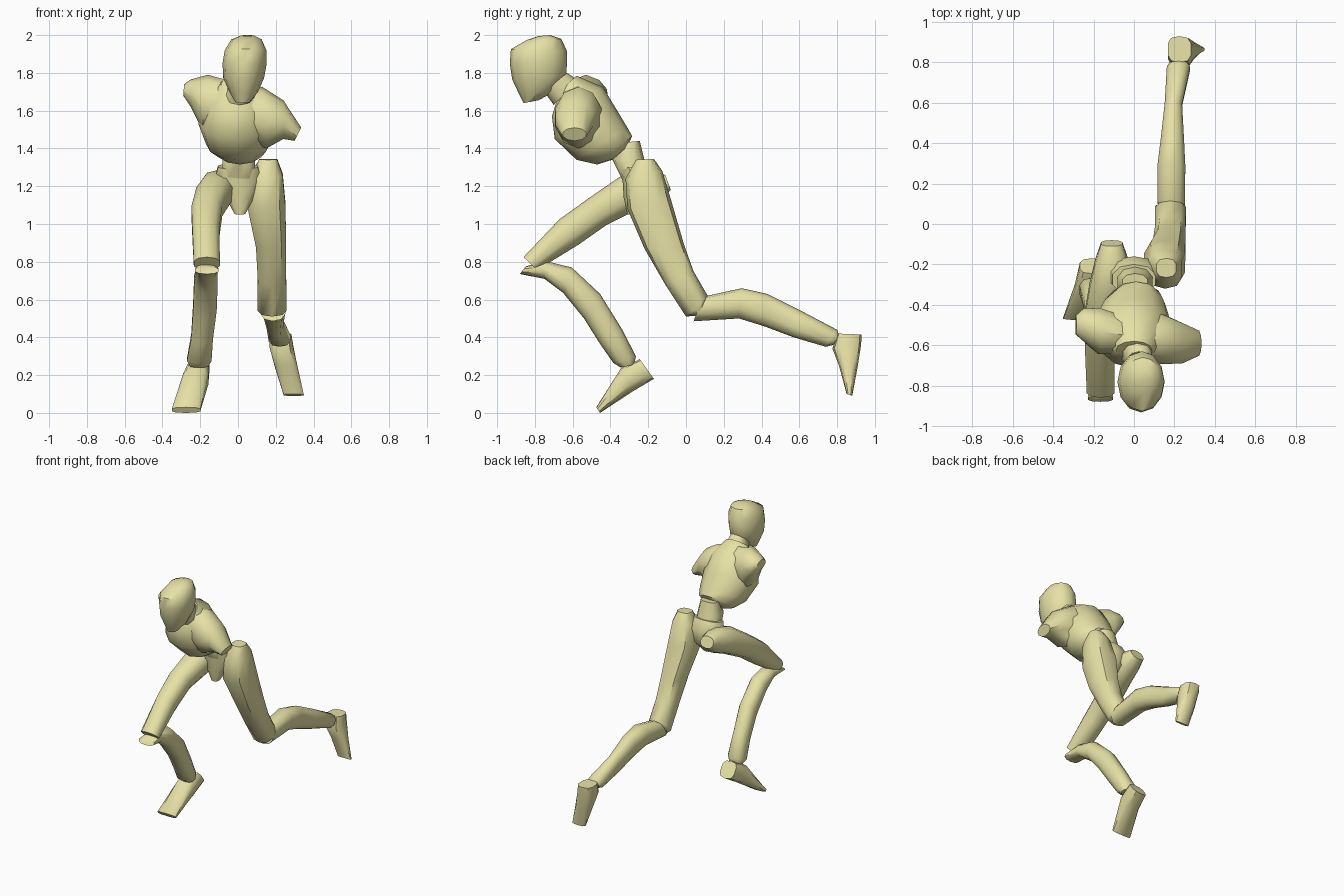
import bpy, bmesh, math
from mathutils import Vector

mat = bpy.data.materials.new("pale_yellow")
mat.diffuse_color = (0.80, 0.76, 0.38, 1)


def loft(name, rings, sides=10, across='x', power=0.85):
    """Skin of rings. Ring = (mid, a1, z1, a2, z2, half_width): two opposite
    outline points in the side view (across='x') or front view (across='y')."""
    bm = bmesh.new()
    loops = []
    for mid, a1, z1, a2, z2, w in rings:
        c = Vector(((a1 + a2) / 2, (z1 + z2) / 2))
        h = Vector(((a1 - a2) / 2, (z1 - z2) / 2))
        loop = []
        for i in range(sides):
            t = 2 * math.pi * i / sides
            cs, sn = math.cos(t), math.sin(t)
            k = math.copysign(abs(cs) ** power, cs)
            s = math.copysign(abs(sn) ** power, sn)
            p = c + h * k
            m = mid + w * s
            co = (m, p.x, p.y) if across == 'x' else (p.x, m, p.y)
            loop.append(bm.verts.new(co))
        loops.append(loop)
    for a, b in zip(loops, loops[1:]):
        for i in range(sides):
            j = (i + 1) % sides
            bm.faces.new((a[i], a[j], b[j], b[i]))
    bm.faces.new(loops[0][::-1])
    bm.faces.new(loops[-1])
    bmesh.ops.recalc_face_normals(bm, faces=bm.faces[:])
    me = bpy.data.meshes.new(name)
    bm.to_mesh(me)
    bm.free()
    me.materials.append(mat)
    ob = bpy.data.objects.new(name, me)
    bpy.context.collection.objects.link(ob)
    bpy.ops.object.select_all(action='DESELECT')
    ob.select_set(True)
    bpy.context.view_layer.objects.active = ob
    bpy.ops.object.shade_smooth_by_angle(angle=math.radians(45))
    return ob


# head and neck
loft("head", [
    (.050, -.72, 2.00, -.78, 1.995, .035),
    (.045, -.66, 1.98, -.84, 1.975, .080),
    (.040, -.63, 1.915, -.927, 1.926, .110),
    (.035, -.63, 1.85, -.933, 1.85, .117),
    (.030, -.635, 1.78, -.92, 1.765, .108),
    (.030, -.69, 1.705, -.885, 1.69, .075),
    (.025, -.78, 1.655, -.86, 1.64, .040)], 12, power=1)
loft("neck", [
    (.03, -.63, 1.80, -.75, 1.70, .065),
    (.01, -.57, 1.76, -.70, 1.63, .080)])

# torso, with cut-off shoulder stubs
loft("torso", [
    (.00, -.58, 1.785, -.67, 1.70, .09),
    (-.01, -.44, 1.725, -.71, 1.57, .165),
    (-.01, -.37, 1.61, -.695, 1.45, .20),
    (.00, -.31, 1.51, -.58, 1.34, .17),
    (.01, -.285, 1.465, -.47, 1.315, .13),
    (.01, -.31, 1.41, -.39, 1.34, .08)], 12, power=1)
loft("left_shoulder", [
    (-.57, .03, 1.74, .03, 1.45, .10),
    (-.57, .13, 1.725, .15, 1.40, .13),
    (-.59, .24, 1.655, .24, 1.45, .105),
    (-.59, .335, 1.51, .30, 1.44, .065)], across='y', power=1)
loft("right_shoulder", [
    (-.55, -.05, 1.76, -.05, 1.47, .10),
    (-.53, -.16, 1.79, -.19, 1.50, .12),
    (-.50, -.25, 1.765, -.25, 1.62, .085),
    (-.50, -.285, 1.74, -.29, 1.68, .05)], across='y', power=1)

# waist and pelvis
loft("waist", [
    (.005, -.245, 1.44, -.34, 1.43, .065),
    (.005, -.22, 1.34, -.39, 1.34, .09),
    (.005, -.19, 1.24, -.34, 1.24, .09)])
loft("pelvis", [
    (.00, -.20, 1.32, -.35, 1.29, .11),
    (.00, -.16, 1.25, -.335, 1.22, .13),
    (.01, -.17, 1.15, -.33, 1.14, .08),
    (.01, -.25, 1.06, -.31, 1.05, .03)])

# right leg, swung forward
loft("right_thigh", [
    (-.11, -.11, 1.26, -.08, 1.18, .055),
    (-.11, -.22, 1.285, -.15, 1.12, .085),
    (-.125, -.35, 1.25, -.27, 1.07, .10),
    (-.165, -.51, 1.14, -.42, .995, .085),
    (-.17, -.67, 1.025, -.57, .89, .075),
    (-.165, -.86, .825, -.79, .755, .072)])
loft("right_shin", [
    (-.165, -.85, .775, -.88, .735, .065),
    (-.165, -.75, .805, -.75, .71, .058),
    (-.17, -.605, .77, -.65, .635, .065),
    (-.175, -.455, .63, -.54, .50, .065),
    (-.19, -.34, .445, -.455, .365, .060),
    (-.205, -.265, .30, -.385, .265, .068),
    (-.205, -.275, .255, -.345, .24, .050)])
loft("right_foot", [
    (-.21, -.245, .285, -.17, .18, .06),
    (-.225, -.345, .235, -.28, .115, .07),
    (-.275, -.475, .03, -.455, .0, .078)], power=.7)

# left leg, trailing behind
loft("left_thigh", [
    (.16, -.17, 1.345, -.265, 1.34, .05),
    (.155, -.125, 1.28, -.32, 1.24, .085),
    (.15, -.08, 1.13, -.31, 1.08, .105),
    (.175, -.01, .89, -.22, .87, .083),
    (.18, .04, .75, -.11, .68, .078),
    (.18, .115, .62, .00, .51, .080),
    (.18, .105, .60, .06, .515, .075)], power=.75)
loft("left_shin", [
    (.185, .09, .615, .04, .485, .07),
    (.185, .295, .66, .28, .50, .072),
    (.19, .43, .63, .41, .46, .060),
    (.195, .61, .54, .57, .40, .045),
    (.22, .80, .44, .74, .35, .060),
    (.22, .81, .41, .78, .36, .045)])
loft("left_foot", [
    (.225, .93, .415, .80, .42, .06),
    (.23, .927, .36, .775, .34, .065),
    (.255, .908, .24, .81, .25, .062),
    (.295, .88, .09, .85, .10, .055)], power=.7)
